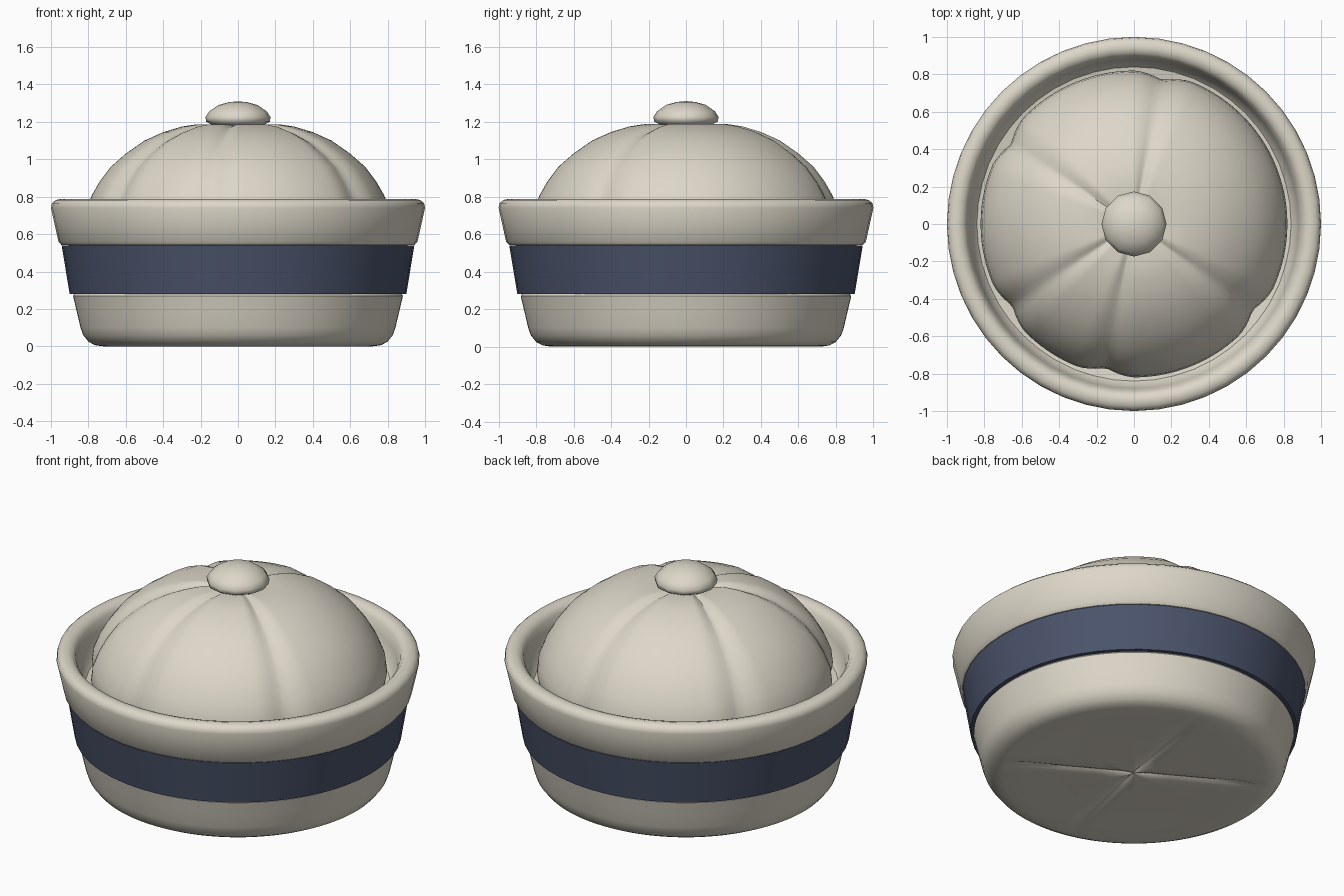
import bpy
import bmesh
import math

cube = bpy.data.objects.get("Cube")
if cube:
    bpy.data.objects.remove(cube, do_unlink=True)


def material(name, colour):
    mat = bpy.data.materials.new(name)
    mat.use_nodes = True
    mat.diffuse_color = colour
    bsdf = next(n for n in mat.node_tree.nodes if n.type == "BSDF_PRINCIPLED")
    bsdf.inputs["Base Color"].default_value = colour
    bsdf.inputs["Roughness"].default_value = 0.8
    return mat


cream = material("cream cloth", (0.72, 0.68, 0.58, 1))
navy = material("navy ribbon", (0.07, 0.088, 0.148, 1))


def lathe(name, profile, mat, segments, shape=None, smooth_angle=40):
    """Spin an (r, z) profile about z; shape(r, z, angle) may adjust each point."""
    bm = bmesh.new()
    rings = []
    for r, z in profile:
        ring = []
        for i in range(segments):
            a = math.tau * i / segments
            rr, zz = shape(r, z, a) if shape else (r, z)
            ring.append(bm.verts.new((rr * math.cos(a), rr * math.sin(a), zz)))
        rings.append(ring)
    for low, high in zip(rings, rings[1:]):
        for i in range(segments):
            j = (i + 1) % segments
            bm.faces.new((low[i], low[j], high[j], high[i]))
    bmesh.ops.remove_doubles(bm, verts=bm.verts, dist=1e-5)
    bmesh.ops.recalc_face_normals(bm, faces=bm.faces)
    mesh = bpy.data.meshes.new(name)
    bm.to_mesh(mesh)
    bm.free()
    mesh.materials.append(mat)
    obj = bpy.data.objects.new(name, mesh)
    bpy.context.collection.objects.link(obj)
    bpy.ops.object.select_all(action="DESELECT")
    obj.select_set(True)
    bpy.context.view_layer.objects.active = obj
    bpy.ops.object.shade_smooth_by_angle(angle=math.radians(smooth_angle))
    return obj


def crease(angle, seams, width):
    """1 on a seam, fading to 0 at the given width in degrees."""
    deg = math.degrees(angle)
    gap = min(abs((deg - s + 180) % 360 - 180) for s in seams)
    return max(0, 1 - gap / width) ** 1.5


# Crown: puffed cloth panels pulled in along uneven seams
crown_seams = (79, 147, 214, 259, 324)


def crown_shape(r, z, a):
    pull = crease(a, crown_seams, 11) * min(1, r / 0.3)
    return r * (1 - 0.045 * pull), z - 0.035 * pull * max(0, 1 - r / 0.85)


crown_profile = [(0.80, 0.56), (0.82, 0.66), (0.812, 0.73), (0.78, 0.81), (0.74, 0.88),
                 (0.68, 0.96), (0.60, 1.03), (0.50, 1.10), (0.40, 1.145), (0.30, 1.175),
                 (0.22, 1.187), (0.15, 1.185), (0, 1.18)]
lathe("crown", crown_profile, cream, 144, crown_shape, 50)

# Button on top, slightly faceted
lathe("crown_button", [(0, 1.17), (0.13, 1.18), (0.17, 1.20), (0.174, 1.225), (0.155, 1.255),
                       (0.105, 1.29), (0.05, 1.305), (0, 1.31)], cream, 12, None, 60)

# Rolled brim with a deep gutter around the crown
lathe("brim", [(0.90, 0.54), (0.945, 0.543), (0.96, 0.56), (0.98, 0.65), (1.0, 0.74),
               (0.995, 0.765), (0.975, 0.782), (0.945, 0.788), (0.915, 0.78), (0.895, 0.755),
               (0.88, 0.70), (0.865, 0.61), (0.84, 0.58), (0.78, 0.57)], cream, 48)

# Ribbon band, a plain tapered ring
lathe("ribbon_band", [(0.86, 0.28), (0.90, 0.28), (0.943, 0.54), (0.90, 0.54)], navy, 48)

# Lower body with seams crossing the underside
base_seams = (79, 150, 259, 330)


def base_shape(r, z, a):
    if r < 0.7:
        z += 0.015 * crease(a, base_seams, min(30, 2.5 / max(r, 0.05)))
    return r, z


lathe("lower_body", [(0, 0.01), (0.06, 0.005), (0.2, 0.005), (0.4, 0.005), (0.6, 0.005),
                     (0.72, 0), (0.765, 0.006), (0.80, 0.025), (0.828, 0.06), (0.842, 0.10),
                     (0.863, 0.19), (0.882, 0.27), (0.87, 0.285)], cream, 144, base_shape)
